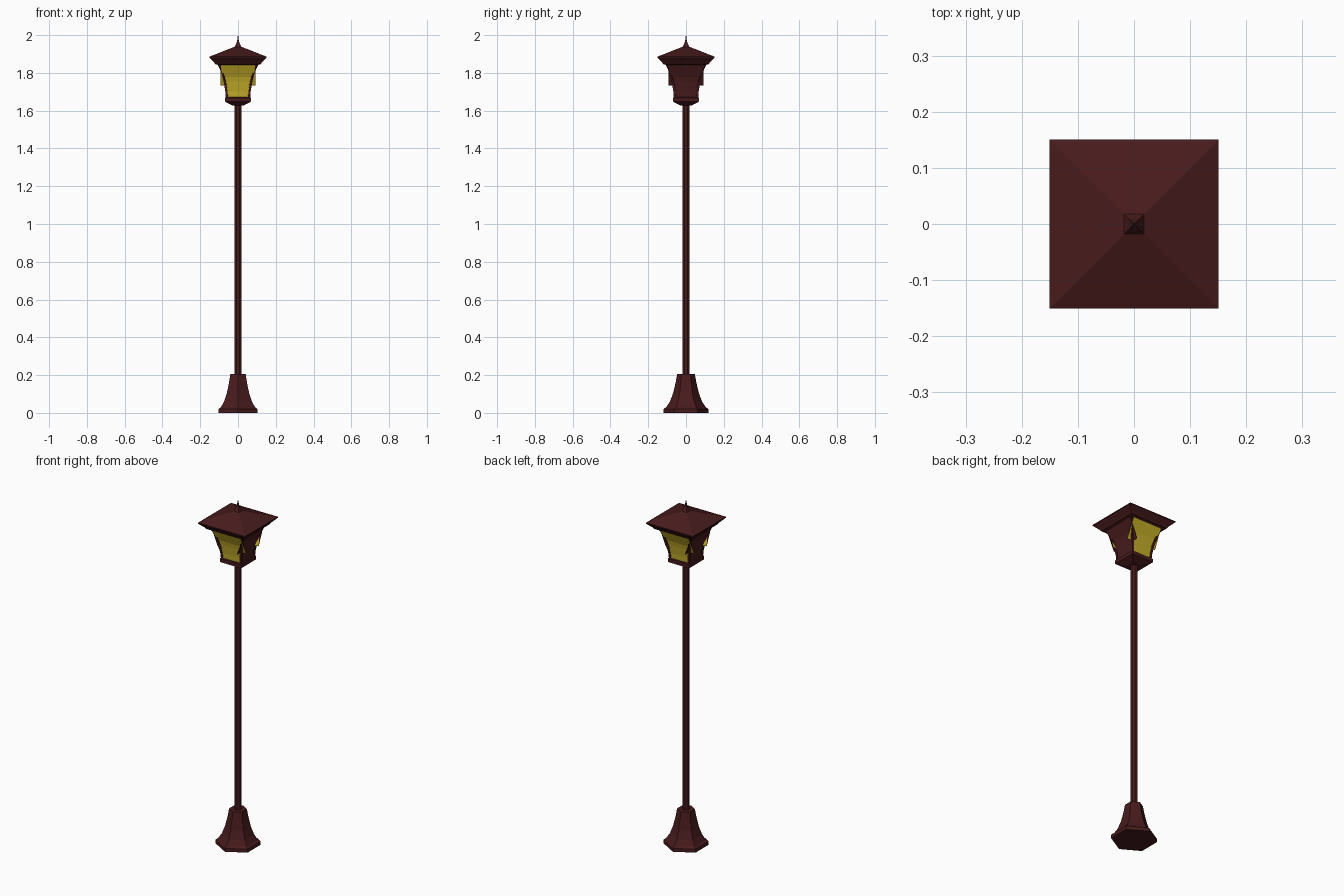
import bpy, bmesh, math

if "Cube" in bpy.data.objects:
    bpy.data.objects.remove(bpy.data.objects["Cube"])


def material(name, rgb):
    m = bpy.data.materials.new(name)
    m.diffuse_color = (*rgb, 1)
    m.use_nodes = True
    m.node_tree.nodes["Principled BSDF"].inputs["Base Color"].default_value = m.diffuse_color
    return m


IRON = material("dark_red_iron", (0.065, 0.011, 0.012))
GLASS = material("yellow_glass", (0.56, 0.42, 0.022))


def loft(profile, sides, phase):
    """Stack regular polygons given as (radius, z); returns the bmesh and wall faces per side."""
    bm = bmesh.new()
    rings = []
    for r, z in profile:
        rings.append([bm.verts.new((r * math.cos(phase + math.tau * i / sides),
                                    r * math.sin(phase + math.tau * i / sides), z))
                      for i in range(sides)])
    walls = [[] for _ in range(sides)]
    for a, b in zip(rings, rings[1:]):
        for i in range(sides):
            j = (i + 1) % sides
            walls[i].append(bm.faces.new((a[i], a[j], b[j], b[i])))
    bm.faces.new(rings[0][::-1])
    bm.faces.new(rings[-1])
    bm.normal_update()
    return bm, walls


def finish(name, bm):
    mesh = bpy.data.meshes.new(name)
    bm.to_mesh(mesh)
    bm.free()
    mesh.materials.append(IRON)
    mesh.materials.append(GLASS)
    obj = bpy.data.objects.new(name, mesh)
    bpy.context.collection.objects.link(obj)
    return obj


def square(profile):
    """Profile of half widths to a four-sided loft."""
    return loft([(h * math.sqrt(2), z) for h, z in profile], 4, math.pi / 4)


# Six-sided flared foot, corners towards front and back
foot, _ = loft([(0.12, 0), (0.12, 0.02), (0.105, 0.03), (0.085, 0.06),
                (0.068, 0.105), (0.055, 0.16), (0.047, 0.205)], 6, math.pi / 2)
finish("foot", foot)

# Post
post, _ = loft([(0.019, 0.19), (0.019, 1.638)], 8, math.pi / 8)
finish("post", post)

# Collar under the lantern
collar, _ = square([(0.03, 1.628), (0.069, 1.648), (0.069, 1.668), (0.06, 1.672)])
finish("lantern_collar", collar)

# Curved lantern body: recessed panels, glazed at front and back
body, walls = square([(0.064, 1.66), (0.067, 1.70), (0.075, 1.75),
                      (0.087, 1.80), (0.104, 1.845), (0.108, 1.853)])
for side, faces in enumerate(walls):
    bmesh.ops.inset_region(body, faces=faces, thickness=0.011, depth=0,
                           use_even_offset=True)
    bmesh.ops.inset_region(body, faces=faces, thickness=0.0005, depth=-0.004,
                           use_even_offset=True)
    if side in (0, 2):
        for f in faces:
            f.material_index = 1
finish("lantern_body", body)

# Eaves, four-sided roof and spike in one profile
roof, _ = square([(0.106, 1.842), (0.12, 1.846), (0.126, 1.855), (0.151, 1.88),
                  (0.151, 1.886), (0.06, 1.922), (0.018, 1.938),
                  (0.009, 1.955), (0.004, 1.975), (0.0005, 2.0)])
finish("roof", roof)
